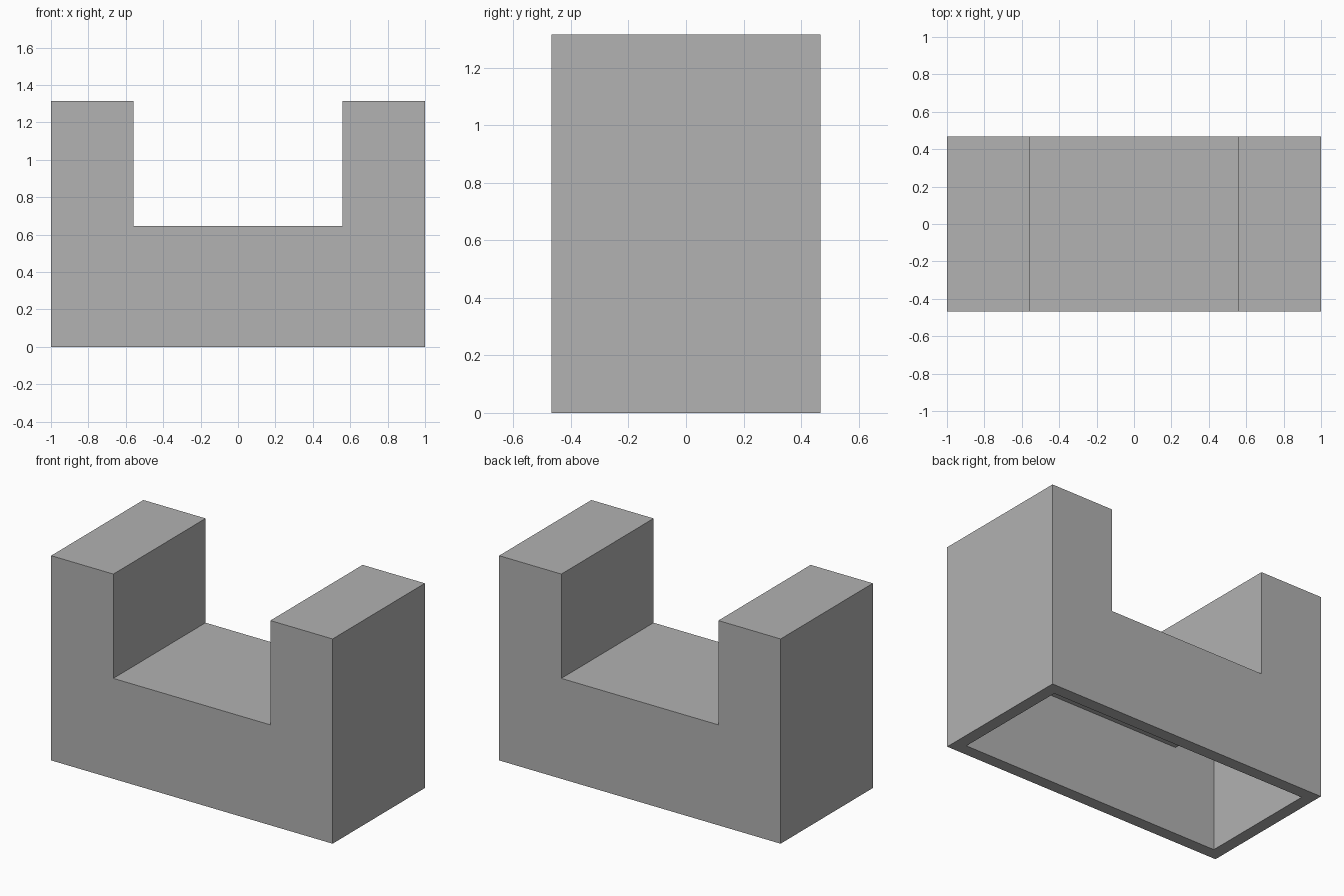
import bpy
import bmesh

cube = bpy.data.objects.get("Cube")
if cube:
    bpy.data.objects.remove(cube, do_unlink=True)

HALF_X, HALF_Y = 1.0, 0.468
HEIGHT, SEAT_Z, NOTCH_X = 1.315, 0.645, 0.558
WALL = 0.078

grey = bpy.data.materials.new("mid_grey")
grey.use_nodes = True
colour = (0.445, 0.445, 0.445, 1)
grey.diffuse_color = colour
grey.node_tree.nodes["Principled BSDF"].inputs["Base Color"].default_value = colour


def u_shell(bm, inset, inward):
    """U-shaped prism without a floor; returns its four open bottom corners."""
    x, n = HALF_X - inset, NOTCH_X + inset
    top, seat = HEIGHT - inset, SEAT_Z - inset
    half = [(x, 0), (x, top), (n, top), (n, seat)]
    profile = half + [(-px, pz) for px, pz in reversed(half)]
    y = HALF_Y - inset
    front = [bm.verts.new((px, -y, pz)) for px, pz in profile]
    back = [bm.verts.new((px, y, pz)) for px, pz in profile]
    faces = [bm.faces.new(front), bm.faces.new(back[::-1])]
    for i in range(len(profile) - 1):
        faces.append(bm.faces.new((front[i + 1], front[i], back[i], back[i + 1])))
    # The front outline runs counter-clockwise seen from +y, so flip outer faces
    front_normal_y = faces[0].normal.y if faces[0].normal.length else 0
    faces[0].normal_update()
    front_normal_y = faces[0].normal.y
    if (front_normal_y > 0) != inward:
        bmesh.ops.reverse_faces(bm, faces=faces)
    return [front[0], front[-1], back[-1], back[0]]


# Hollow U-shaped body, open underneath
bm = bmesh.new()
outer = u_shell(bm, 0, False)
inner = u_shell(bm, WALL, True)

# Flat rim joining the outer and inner shells
for i in range(4):
    j = (i + 1) % 4
    rim = bm.faces.new((outer[i], outer[j], inner[j], inner[i]))
    rim.normal_update()
    if rim.normal.z > 0:
        rim.normal_flip()
bmesh.ops.recalc_face_normals(bm, faces=bm.faces[:])

mesh = bpy.data.meshes.new("hollow_u_block")
bm.to_mesh(mesh)
bm.free()
mesh.materials.append(grey)
bpy.context.scene.collection.objects.link(bpy.data.objects.new("hollow_u_block", mesh))
